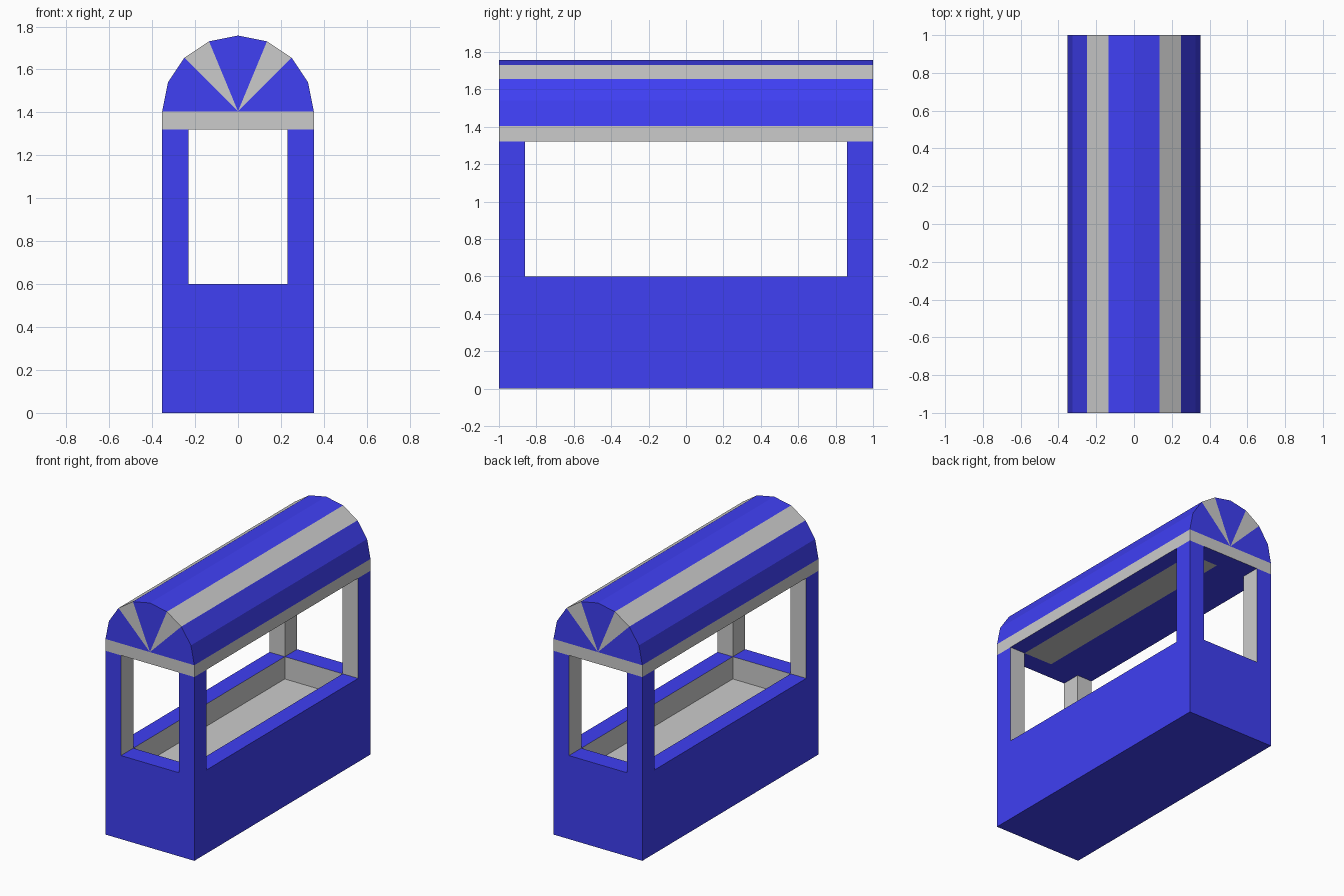
import bpy, bmesh, math

if "Cube" in bpy.data.objects:
    bpy.data.objects.remove(bpy.data.objects["Cube"])

W, L = 0.353, 1.0            # outer half width / half length
IW, IL = 0.23, 0.86          # opening half width / half length
SILL, TRAY, EAVE, SPRING = 0.6, 0.44, 1.32, 1.405
BLUE, GREY = 0, 1


def material(name, color):
    m = bpy.data.materials.new(name)
    m.diffuse_color = color
    m.use_nodes = True
    m.node_tree.nodes["Principled BSDF"].inputs["Base Color"].default_value = m.diffuse_color
    return m


MATS = [material("blue", (0.05, 0.05, 0.9, 1)), material("grey", (0.8, 0.8, 0.8, 1))]


def build(name, faces):
    """Weld a list of (points, material index) into one object."""
    bm = bmesh.new()
    for pts, mat in faces:
        bm.faces.new([bm.verts.new(p) for p in pts]).material_index = mat
    bmesh.ops.remove_doubles(bm, verts=bm.verts, dist=1e-5)
    bmesh.ops.recalc_face_normals(bm, faces=bm.faces)
    mesh = bpy.data.meshes.new(name)
    bm.to_mesh(mesh)
    bm.free()
    for m in MATS:
        mesh.materials.append(m)
    ob = bpy.data.objects.new(name, mesh)
    bpy.context.collection.objects.link(ob)
    return ob


def rect(x0, x1, y0, y1, z):
    return [(x0, y0, z), (x1, y0, z), (x1, y1, z), (x0, y1, z)]


def walls(x0, x1, y0, y1, z0, z1, mats):
    """Four upright sides; mats in the order -y, +x, +y, -x."""
    lo, hi = rect(x0, x1, y0, y1, z0), rect(x0, x1, y0, y1, z1)
    return [([lo[i], lo[(i + 1) % 4], hi[(i + 1) % 4], hi[i]], mats[i]) for i in range(4)]


XS, YS = [-W, -IW, 0, IW, W], [-L, -IL, IL, L]


def cells(z):
    """Grid cells of the plan, leaving out the post corners."""
    for i in range(4):
        for j in range(3):
            if not (i in (0, 3) and j in (0, 2)):
                yield i, j, rect(XS[i], XS[i + 1], YS[j], YS[j + 1], z)


# Base: blue box with a shallow grey tray sunk into its top
faces = [(rect(-W, W, -L, L, 0), BLUE), (rect(-IW, IW, -IL, IL, TRAY), GREY)]
faces += walls(-W, W, -L, L, 0, SILL, [BLUE] * 4)
faces += walls(-IW, IW, -IL, IL, TRAY, SILL, [GREY] * 4)
faces += [(r, BLUE) for i, j, r in cells(SILL) if not (i in (1, 2) and j == 1)]
build("base", faces)

# Corner posts: blue outside, grey towards the openings
for sx, xn in ((-1, "left"), (1, "right")):
    for sy, yn in ((-1, "front"), (1, "back")):
        x0, x1 = sorted((sx * W, sx * IW))
        y0, y1 = sorted((sy * L, sy * IL))
        mats = [BLUE if sy < 0 else GREY, BLUE if sx > 0 else GREY,
                BLUE if sy > 0 else GREY, BLUE if sx < 0 else GREY]
        build(f"{yn}_{xn}_post", walls(x0, x1, y0, y1, SILL, EAVE, mats))

# Roof: grey band, ceiling, and an eight-sided striped vault with fanned gables
arc = [(-W * math.cos(math.pi * k / 8), SPRING + W * math.sin(math.pi * k / 8))
       for k in range(9)]
faces = walls(-W, W, -L, L, EAVE, SPRING, [GREY] * 4)
faces += [(r, GREY if (i, j) == (2, 1) else BLUE) for i, j, r in cells(EAVE)]
for k in range(8):
    (xa, za), (xb, zb) = arc[k], arc[k + 1]
    mat = GREY if k in (2, 5) else BLUE
    faces.append(([(xa, -L, za), (xb, -L, zb), (xb, L, zb), (xa, L, za)], mat))
    for y in (-L, L):
        faces.append(([(0, y, SPRING), (xa, y, za), (xb, y, zb)], mat))
build("roof", faces)
